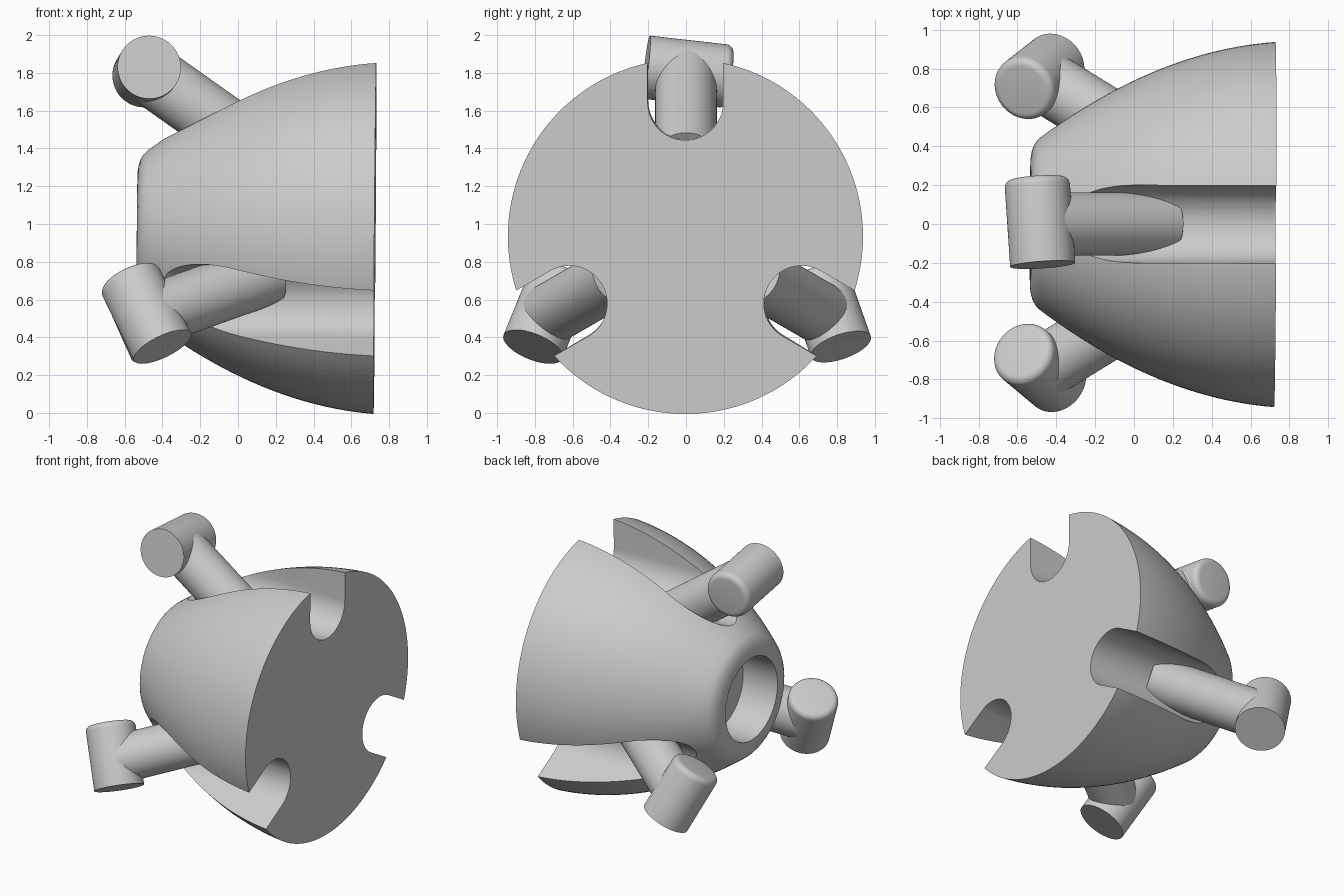
import bpy, bmesh, math
from mathutils import Vector, Matrix

if "Cube" in bpy.data.objects:
    bpy.data.objects.remove(bpy.data.objects["Cube"])

grey = bpy.data.materials.new("light_grey")
grey.use_nodes = True
COLOUR = (0.6, 0.6, 0.6, 1)
grey.diffuse_color = COLOUR
grey.node_tree.nodes["Principled BSDF"].inputs["Base Color"].default_value = COLOUR

AXIS_Z = 0.94          # height of the body axis
SLOT_ANGLES = [0, 120, 240]


def make_object(name, bm):
    bmesh.ops.recalc_face_normals(bm, faces=bm.faces)
    mesh = bpy.data.meshes.new(name)
    bm.to_mesh(mesh)
    bm.free()
    mesh.materials.append(grey)
    obj = bpy.data.objects.new(name, mesh)
    bpy.context.collection.objects.link(obj)
    return obj


def smooth(obj, angle=30):
    bpy.ops.object.select_all(action="DESELECT")
    obj.select_set(True)
    bpy.context.view_layer.objects.active = obj
    bpy.ops.object.shade_smooth_by_angle(angle=math.radians(angle))


def lathe(name, profile, steps=96):
    """Spin (along, radius) points about the local x axis."""
    bm = bmesh.new()
    verts = [bm.verts.new((a, 0, r)) for a, r in profile]
    edges = [bm.edges.new(pair) for pair in zip(verts, verts[1:])]
    bmesh.ops.spin(bm, geom=verts + edges, cent=(0, 0, 0), axis=(1, 0, 0),
                   angle=math.tau, steps=steps)
    bmesh.ops.remove_doubles(bm, verts=bm.verts, dist=1e-4)
    return make_object(name, bm)


def rod(name, start, end, radius, fillet=0.0):
    """Round bar with a flat start and an optionally rounded end."""
    start, end = Vector(start), Vector(end)
    length = (end - start).length
    profile = [(0, 0), (0, radius)]
    if fillet:
        for i in range(7):
            t = math.radians(15 * i)
            profile.append((length - fillet + fillet * math.sin(t),
                            radius - fillet + fillet * math.cos(t)))
    else:
        profile.append((length, radius))
    profile.append((length, 0))
    obj = lathe(name, profile, 64)
    turn = (end - start).to_track_quat("X", "Z").to_matrix().to_4x4()
    obj.data.transform(Matrix.Translation(start) @ turn)
    smooth(obj)
    return obj


# Bell-shaped body with a round socket in its narrow end
profile = [(0.725, 0)]
for i in range(25):
    t = 1.21 * i / 24
    profile.append((0.725 - t, 0.94 - 0.0745 * t - 0.278 * t * t))
profile += [(-0.503, 0.424), (-0.518, 0.4), (-0.528, 0.37), (-0.534, 0.335),
            (-0.535, 0.30), (-0.255, 0.30), (-0.255, 0)]
body = lathe("body", profile, 128)

# Three round-bottomed channels along the body
bm = bmesh.new()
for angle in SLOT_ANGLES:
    outline = [(0.2, 1.2), (-0.2, 1.2)]
    outline += [(0.2 * math.cos(a), 0.71 + 0.2 * math.sin(a))
                for a in (math.pi + math.pi * i / 32 for i in range(33))]
    spin = Matrix.Rotation(math.radians(angle), 3, "X")
    face = bm.faces.new([bm.verts.new(spin @ Vector((-1, y, z))) for y, z in outline])
    extruded = bmesh.ops.extrude_face_region(bm, geom=[face])["geom"]
    bmesh.ops.translate(bm, vec=(2, 0, 0),
                        verts=[v for v in extruded if isinstance(v, bmesh.types.BMVert)])
cutter = make_object("channel_cutter", bm)
cutter.hide_render = True

cut = body.modifiers.new("channels", "BOOLEAN")
cut.operation = "DIFFERENCE"
cut.solver = "EXACT"
cut.object = cutter
bpy.context.view_layer.update()
cut_mesh = bpy.data.meshes.new_from_object(
    body.evaluated_get(bpy.context.evaluated_depsgraph_get()))
body.modifiers.clear()
body.data = cut_mesh
bpy.data.objects.remove(cutter)
body.location.z = AXIS_Z
body.rotation_euler = (0, 0.008, -0.004)
smooth(body)

# Slanted arms with a crosswise roller: flat end first, rounded end second
ROLLERS = {
    "top": ((-0.47, -0.21, 1.83), (-0.50, 0.235, 1.78)),
    "front": ((-0.40, -0.81, 0.35), (-0.58, -0.66, 0.72)),
    "back": ((-0.41, 0.82, 0.35), (-0.575, 0.69, 0.72)),
}
for (side, (flat, rounded)), angle in zip(ROLLERS.items(), SLOT_ANGLES):
    spin = Matrix.Rotation(math.radians(angle), 3, "X")
    outer, inner = (spin @ Vector((x, 0, r)) + Vector((0, 0, AXIS_Z))
                    for x, r in ((-0.475, 0.86), (0.16, 0.41)))
    rod(side + "_arm", outer, inner, 0.163)
    rod(side + "_roller", flat, rounded, 0.168, 0.04)
